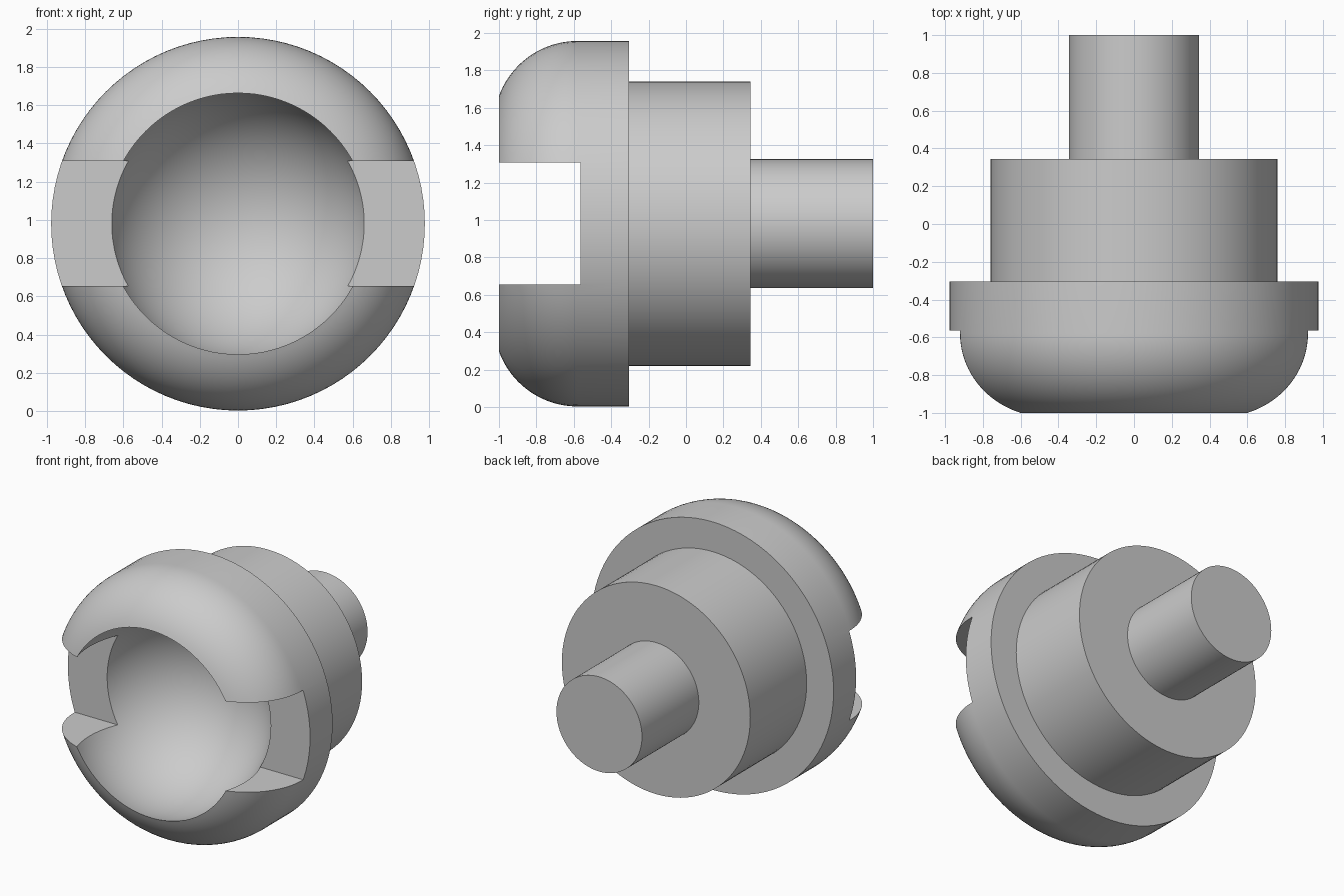
import bpy
import bmesh
from math import sin, cos, pi, asin, sqrt, radians
from mathutils import Vector

cube = bpy.data.objects.get("Cube")
if cube:
    bpy.data.objects.remove(cube, do_unlink=True)

AXIS_Z = 0.98          # height of the turning axis
HEAD_R, BODY_R, STEM_R = 0.977, 0.76, 0.345
FRONT, SHOULDER, STEP, BACK = -1.0, -0.305, 0.345, 1.0
RIM_R = 0.683          # sharp rim where cavity meets the rounded head
BALL_Y, BALL_R = -0.818, 0.707
ROUND_Y = -0.58        # where the head rounding starts
SEGMENTS = 96

grey = bpy.data.materials.new("plain_grey")
grey.use_nodes = True
colour = (0.6, 0.6, 0.6, 1)
grey.diffuse_color = colour
grey.node_tree.nodes["Principled BSDF"].inputs["Base Color"].default_value = colour


def arc(centre_y, centre_r, radius, start, end, steps):
    """Profile points (y, r) on a circular arc, angles measured from +y."""
    angles = [start + (end - start) * i / steps for i in range(steps + 1)]
    return [(centre_y + radius * cos(a), centre_r + radius * sin(a)) for a in angles]


def lathe(name, profile):
    """Turn a (y, r) profile around the horizontal axis."""
    bm = bmesh.new()
    verts = [bm.verts.new((0, y, r)) for y, r in profile]
    edges = [bm.edges.new(pair) for pair in zip(verts, verts[1:])]
    bmesh.ops.spin(bm, geom=verts + edges, cent=(0, 0, 0), axis=(0, 1, 0),
                   angle=2 * pi, steps=SEGMENTS, use_merge=True)
    bmesh.ops.remove_doubles(bm, verts=bm.verts, dist=0.0001)
    bmesh.ops.recalc_face_normals(bm, faces=bm.faces)
    bmesh.ops.translate(bm, verts=bm.verts, vec=Vector((0, 0, AXIS_Z)))
    mesh = bpy.data.meshes.new(name)
    bm.to_mesh(mesh)
    bm.free()
    obj = bpy.data.objects.new(name, mesh)
    bpy.context.collection.objects.link(obj)
    mesh.materials.append(grey)
    return obj


# Spherical cavity, from its deepest point out to the rim
rim_angle = pi - asin(RIM_R / BALL_R)
cavity = arc(BALL_Y, 0, BALL_R, 0, rim_angle, 32)
cavity[0] = (BALL_Y + BALL_R, 0)
cavity[-1] = (FRONT, RIM_R)

# Rounded head, from the rim back to the straight side
reach, drop = ROUND_Y - FRONT, HEAD_R - RIM_R
round_r = (reach ** 2 + drop ** 2) / (2 * drop)
rounding = arc(ROUND_Y, HEAD_R - round_r, round_r,
               pi / 2 + asin(reach / round_r), pi / 2, 20)

# Stepped shoulder, body and stem
steps = [(SHOULDER, HEAD_R), (SHOULDER, BODY_R), (STEP, BODY_R),
         (STEP, STEM_R), (BACK, STEM_R), (BACK, 0)]
socket = lathe("stepped_socket", cavity + rounding[1:] + steps)

# Cross slot through the front of the head
slot_front, slot_floor, slot_low, slot_high = -1.2, -0.565, 0.655, 1.308
bpy.ops.mesh.primitive_cube_add(
    size=1, location=(0, (slot_front + slot_floor) / 2, (slot_low + slot_high) / 2))
cutter = bpy.context.object
cutter.name = "slot_cutter"
cutter.scale = (3, slot_floor - slot_front, slot_high - slot_low)
cutter.hide_render = True
cutter.data.materials.append(grey)

bpy.ops.object.select_all(action="DESELECT")
bpy.context.view_layer.objects.active = socket
socket.select_set(True)
cut = socket.modifiers.new("slot", "BOOLEAN")
cut.operation = "DIFFERENCE"
cut.solver = "EXACT"
cut.object = cutter
bpy.ops.object.modifier_apply(modifier=cut.name)
bpy.data.objects.remove(cutter, do_unlink=True)
bpy.ops.object.shade_smooth_by_angle(angle=radians(30))
